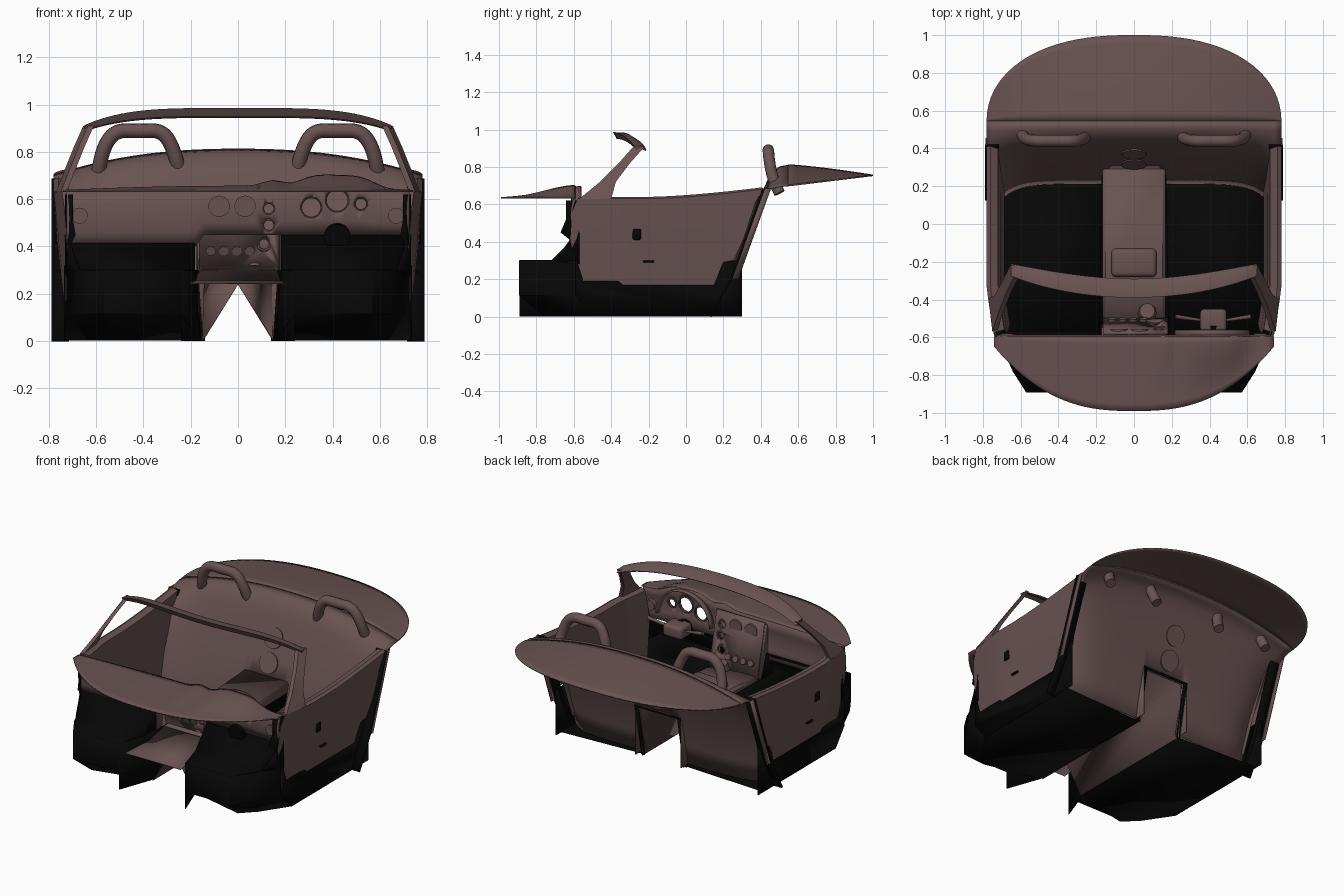
import bpy, bmesh, math
from mathutils import Vector

if "Cube" in bpy.data.objects:
    bpy.data.objects.remove(bpy.data.objects["Cube"])


def material(name, rgb):
    m = bpy.data.materials.new(name)
    m.use_nodes = True
    m.diffuse_color = (*rgb, 1)
    m.node_tree.nodes["Principled BSDF"].inputs["Base Color"].default_value = (*rgb, 1)
    return m


BROWN = material("brown_leather", (0.138, 0.085, 0.083))
BLACK = material("black_trim", (0.002, 0.002, 0.002))


def finish(name, bm, mat, mirror=False, thick=0, angle=35):
    bmesh.ops.recalc_face_normals(bm, faces=bm.faces)
    mesh = bpy.data.meshes.new(name)
    bm.to_mesh(mesh)
    bm.free()
    ob = bpy.data.objects.new(name, mesh)
    bpy.context.collection.objects.link(ob)
    mesh.materials.append(mat)
    bpy.ops.object.select_all(action='DESELECT')
    ob.select_set(True)
    bpy.context.view_layer.objects.active = ob
    bpy.ops.object.shade_smooth_by_angle(angle=math.radians(angle))
    if thick:
        mod = ob.modifiers.new("thickness", 'SOLIDIFY')
        mod.thickness, mod.offset = thick, 0
    if mirror:
        ob.modifiers.new("mirror", 'MIRROR')
    return ob


def sheet(name, rows, mat, closed=False, caps=False, keep=None, **kw):
    """Loft a surface through rows of points."""
    bm = bmesh.new()
    vs = [[bm.verts.new(p) for p in r] for r in rows]
    n = len(rows[0])
    for a, b in zip(vs, vs[1:]):
        for i in range(n if closed else n - 1):
            j = (i + 1) % n
            quad = (a[i], a[j], b[j], b[i])
            mid = sum((v.co for v in quad), Vector()) / 4
            if keep is None or keep(mid):
                bm.faces.new(quad)
    if caps:
        bm.faces.new(vs[0])
        bm.faces.new(vs[-1])
    bmesh.ops.remove_doubles(bm, verts=bm.verts, dist=0.0005)
    return finish(name, bm, mat, **kw)


def plate(name, pts, mat, **kw):
    bm = bmesh.new()
    bm.faces.new([bm.verts.new(p) for p in pts])
    return finish(name, bm, mat, thick=0.006, **kw)


def tube(name, a, b, r, mat, r2=None, **kw):
    a, b = Vector(a), Vector(b)
    bm = bmesh.new()
    bmesh.ops.create_cone(bm, cap_ends=True, segments=24, radius1=r,
                          radius2=r if r2 is None else r2, depth=(b - a).length)
    bm.transform((b - a).to_track_quat('Z', 'Y').to_matrix().to_4x4())
    bmesh.ops.translate(bm, verts=bm.verts, vec=(a + b) / 2)
    return finish(name, bm, mat, **kw)


def box(name, lo, hi, mat, bevel=0.01, **kw):
    bm = bmesh.new()
    bmesh.ops.create_cube(bm, size=1)
    for v in bm.verts:
        v.co = [l + (c + 0.5) * (h - l) for c, l, h in zip(v.co, lo, hi)]
    bmesh.ops.bevel(bm, geom=bm.edges[:], offset=bevel, segments=3, affect='EDGES', profile=0.5)
    return finish(name, bm, mat, **kw)


def ring(name, centre, r, mat, w=0.006, **kw):
    x, y, z = centre
    steps = [i * math.tau / 24 for i in range(25)]
    rows = [[(x + (r + w * math.cos(q)) * math.cos(t), y + w * math.sin(q),
              z + (r + w * math.cos(q)) * math.sin(t)) for q in steps[:24:4]] for t in steps]
    return sheet(name, rows, mat, closed=True, **kw)


def lerp(a, b, t):
    return a + (b - a) * t


span = [i / 20 - 1 for i in range(41)]

# Foot tubs: raked toe board in front, inner walls flaring outwards
toe = [(0.16, -0.67), (0.53, -0.76), (0.62, -0.67), (0.733, -0.5)]
front = [(0.24, -0.89), (0.57, -0.89), (0.64, -0.78), (0.725, -0.59)]
plate("tub_floor", [(x, y, 0.004) for x, y in toe + [(0.735, 0.25), (0.15, 0.22)]], BLACK, mirror=True)
sheet("tub_front", [[(x, y, 0.004) for x, y in toe]] + [[(x, y, z) for x, y in front] for z in (0.114, 0.3)],
      BLACK, mirror=True, thick=0.004, angle=20)
sheet("tub_inner_wall", [[(0.24, -0.89, 0), (0.24, -0.89, 0.3)], [(0.16, -0.67, 0), (0.185, -0.67, 0.3)],
                         [(0.15, 0.22, 0), (0.17, 0.26, 0.3)]], BLACK, mirror=True, thick=0.004)
sheet("footwell_cover", [[(0.24, -0.89, 0.3), (0.57, -0.89, 0.3)], [(0.185, -0.7, 0.3), (0.68, -0.7, 0.3)],
                         [(0.185, -0.57, 0.45), (0.72, -0.57, 0.45)]], BLACK, mirror=True, thick=0.004)
plate("footwell_gusset", [(0.185, -0.7, 0.3), (0.185, -0.57, 0.45), (0.185, -0.52, 0.3)], BLACK, mirror=True)
plate("sill_plate", [(0.733, -0.5, 0), (0.733, 0.3, 0), (0.733, 0.3, 0.3), (0.733, 0.2, 0.3),
                     (0.733, 0.15, 0.19), (0.733, -0.55, 0.19), (0.733, -0.59, 0.32), (0.733, -0.59, 0.114)],
      BLACK, mirror=True)
edge = [(-0.57, 0.28), (-0.72, 0.3), (-0.65, 0.37), (-0.62, 0.41), (-0.67, 0.45), (-0.64, 0.52), (-0.64, 0.62),
        (-0.57, 0.62)]
plate("hinge_pillar", [(0.73 + 0.4 * (y + 0.57), y, z) for y, z in edge], BLACK, mirror=True)

# Tunnel, V-shaped in front and square at the back, with a shelf before it and the console on top
sheet("tunnel", [[(-0.15, -0.67, 0), (0, -0.67, 0.24), (0, -0.67, 0.24), (0.15, -0.67, 0)],
                 [(-0.15, 0.24, 0), (-0.14, 0.27, 0.34), (0.14, 0.27, 0.34), (0.15, 0.24, 0)]], BROWN, thick=0.004)
plate("tunnel_shelf", [(-0.2, -0.88, 0.245), (0.2, -0.88, 0.245), (0.18, -0.66, 0.25), (0.165, -0.5, 0.3),
                       (-0.165, -0.5, 0.3), (-0.18, -0.66, 0.25)], BROWN)
sheet("console", [[(-0.165, y, 0.02), (-0.165, y, z - 0.015), (-0.15, y, z), (0.15, y, z),
                   (0.165, y, z - 0.015), (0.165, y, 0.02)] for y, z in ((-0.55, 0.31), (-0.3, 0.325), (0.29, 0.36))],
      BROWN, thick=0.004)
box("shifter_boot", (-0.12, -0.28, 0.31), (0.12, -0.13, 0.37), BROWN, bevel=0.025)
tube("shifter_knob", (0.07, -0.47, 0.31), (0.07, -0.46, 0.36), 0.05, BROWN, r2=0.04)

# Doors: height, front end, back end and half width of each line, outside then inside
section = [(0.17, -0.57, 0.15, 0.737), (0.29, -0.6, 0.2, 0.751), (0.3, -0.6, 0.255, 0.752), (0.42, -0.62, 0.31, 0.765),
           (0.56, -0.61, 0.37, 0.775), (0.63, -0.58, 0.41, 0.78), (0.64, -0.57, 0.41, 0.76),
           (0.63, -0.56, 0.4, 0.72), (0.45, -0.58, 0.31, 0.705), (0.1, -0.53, 0.2, 0.685)]
rows = []
for z, y0, y1, x in section:
    row = []
    for i in range(13):
        y = lerp(y0, y1, i / 12)
        rise = 0.05 * (z > 0.5) * max(0, (y + 0.2) / 0.6) ** 1.5
        row.append((x - 0.16 * max(0, -y - 0.35), y, z + rise))
    rows.append(row)
sheet("door", rows, BROWN, mirror=True)
box("door_lock", (0.755, -0.285, 0.41), (0.775, -0.24, 0.47), BLACK, bevel=0.009, mirror=True)
box("door_pull", (0.745, -0.23, 0.29), (0.765, -0.17, 0.3), BLACK, bevel=0.004, mirror=True)

# Slanted rear jambs
line = [(0.13, 0), (0.24, 0.2), (0.33, 0.45), (0.415, 0.685)]
sheet("rear_jamb", [[(0.715, y, z), (0.79, y, z)] for y, z in line], BLACK, mirror=True, thick=0.012)
sheet("rear_jamb_edge", [[(0.782, y, z), (0.782, y + 0.04, z)] for y, z in line[1:]],
      BROWN, mirror=True, thick=0.006)

# Rear bulkhead with rounded corners and a framed tunnel notch
levels = [(0.02, 0.215, 0.7), (0.15, 0.24, 0.715), (0.34, 0.287, 0.733), (0.45, 0.33, 0.745),
          (0.6, 0.385, 0.76), (0.7, 0.425, 0.775), (0.765, 0.455, 0.78), (0.8, 0.5, 0.78), (0.808, 0.545, 0.78)]
sheet("rear_bulkhead", [[(s * w, y - 0.08 * s ** 8 * max(0, 1 - z ** 4 * 2.4),
                          z - 0.11 * abs(s) ** 2.3 * max(0, (z - 0.6) / 0.21)) for s in span] for z, y, w in levels],
      BROWN, keep=lambda c: abs(c.x) > 0.145 or c.z > 0.34, thick=0.006)
plate("notch_frame", [(0.14, 0.225, 0.0), (0.165, 0.225, 0.0), (0.165, 0.295, 0.35), (0.14, 0.29, 0.34)],
      BLACK, mirror=True)
box("notch_frame_top", (-0.16, 0.282, 0.335), (0.16, 0.294, 0.351), BLACK, bevel=0.005)
for label, y, z in (("lower", 0.322, 0.43), ("upper", 0.376, 0.575)):
    tube(label + "_bulkhead_disc", (0, y - 0.01, z + 0.004), (0, y + 0.01, z - 0.004), 0.065, BROWN)

# Rear deck
xs = [math.sin(s * math.pi / 2) for s in span]
rows = []
for k in range(11):
    t = k / 10
    row = []
    for s in xs:
        back = 0.455 * max(0, 1 - abs(s) ** 2.4) ** 0.48
        z = lerp(0.81 - 0.11 * abs(s) ** 2.3, 0.7 + 0.055 * back / 0.455, t ** 1.3)
        row.append((0.78 * s, 0.545 + back * t, z))
    rows.append(row)
sheet("rear_deck", rows, BROWN, thick=0.008)

# Roll hoops
curve = bpy.data.curves.new("roll_hoop", 'CURVE')
curve.dimensions, curve.bevel_depth, curve.bevel_resolution = '3D', 0.031, 4
curve.use_fill_caps = True
spline = curve.splines.new('NURBS')
path = [(0.24, 0.5, 0.66), (0.25, 0.465, 0.73), (0.28, 0.445, 0.83), (0.325, 0.44, 0.892), (0.42, 0.44, 0.888),
        (0.515, 0.44, 0.892), (0.565, 0.445, 0.83), (0.59, 0.465, 0.73), (0.6, 0.5, 0.66)]
spline.points.add(len(path) - 1)
for p, co in zip(spline.points, path):
    p.co = (*co, 1)
spline.use_endpoint_u, spline.order_u = True, 3
hoop = bpy.data.objects.new("roll_hoop", curve)
bpy.context.collection.objects.link(hoop)
curve.materials.append(BROWN)
hoop.modifiers.new("mirror", 'MIRROR')

# Windscreen header and pillars
lip = [(-0.04, 0.014), (0.01, 0.012), (0.06, -0.02), (0.05, -0.028), (0.01, -0.008), (-0.02, -0.022)]
rows = []
for s in span:
    k = 1 - 0.35 * s ** 4
    rows.append([(0.65 * s, -0.35 + 0.1 * s * s + dy * k, 0.972 - 0.068 * s ** 4 + dz * k) for dy, dz in lip])
sheet("windscreen_header", rows, BROWN, closed=True, caps=True)
sheet("windscreen_pillar", [[(x, b, z), (x - 0.025, b, z), (x - 0.045, f, z), (x - 0.02, f, z)]
                            for x, f, b, z in ((0.77, -0.57, -0.4, 0.63), (0.735, -0.46, -0.375, 0.72),
                                               (0.695, -0.36, -0.3, 0.82), (0.655, -0.28, -0.22, 0.91))],
      BROWN, closed=True, caps=True, mirror=True)


# Dash cowl with instrument hood
def cowl_height(x, t):
    hood = 0.052 * math.exp(-((x - 0.42) / 0.17) ** 4)
    bump = 0.025 * math.exp(-((x - 0.15) / 0.06) ** 2)
    return 0.635 + (hood + bump) * t * t * (3 - 2 * t) + 0.018 * t * (1 - (x / 0.74) ** 2)


rows = []
for k in range(11):
    t = k / 10
    rows.append([(0.74 * s, lerp(-0.99 + 0.34 * abs(s) ** 2.6, -0.595, t), cowl_height(0.74 * s, t)) for s in span])
sheet("dash_cowl", rows, BROWN, thick=0.008)

# Dash face, lower on the passenger side, with open gauge holes and a hooded binnacle
rows = [[(0.725 * s, -0.593 - 0.02 * math.sin(math.pi * t),
          lerp(cowl_height(0.74 * s, 1), 0.45 if s > -0.2 else 0.4, t)) for s in span]
        for t in (0, 0.25, 0.5, 0.75, 1)]
dash = sheet("dash_face", rows, BROWN, thick=0.012)
arch = [math.pi * i / 16 for i in range(17)]
sheet("binnacle_hood", [[(0.415 + 0.195 * math.cos(a), y, 0.5 + dz + 0.19 * math.sin(a)) for a in arch]
                        for y, dz in ((-0.6, 0), (-0.56, 0.004))], BROWN, thick=0.01)
stack = sheet("centre_stack", [[(x, y, z) for x in (-0.165, 0.0, 0.18)]
                               for y, z in ((-0.58, 0.64), (-0.55, 0.5), (-0.5, 0.3))], BROWN, thick=0.012)
plate("stack_side", [(0.172, -0.6, 0.63), (0.172, -0.575, 0.63), (0.172, -0.5, 0.3), (0.172, -0.6, 0.3)],
      BROWN, mirror=True)
gauges = [(0.31, 0.565, 0.045), (0.42, 0.595, 0.05), (0.52, 0.58, 0.028),
          (0.13, 0.56, 0.026), (0.13, 0.49, 0.026), (0.11, 0.41, 0.026)]
for gx, gz, r in gauges:
    cutter = tube("gauge_cutter", (gx, -0.7, gz), (gx, -0.4, gz), r, BLACK)
    cutter.hide_render = True
    for ob in (dash, stack):
        mod = ob.modifiers.new("hole", 'BOOLEAN')
        mod.operation, mod.object = 'DIFFERENCE', cutter
        bpy.context.view_layer.objects.active = ob
        for m in list(ob.modifiers):
            bpy.ops.object.modifier_apply(modifier=m.name)
    bpy.data.objects.remove(cutter)
    ring("gauge_ring", (gx, -0.6 if gx > 0.2 else lerp(-0.565, -0.527, (0.56 - gz) / 0.15), gz), r, BROWN)

# Vents, knobs and steering column
for x in (-0.08, 0.03):
    tube("centre_vent", (x, -0.625, 0.57), (x, -0.555, 0.57), 0.045, BROWN)
for s in (-1, 1):
    tube("side_vent", (s * 0.67, -0.625, 0.53), (s * 0.67, -0.58, 0.53), 0.034, BROWN)
for i in range(4):
    x = -0.115 + 0.055 * i
    tube("heater_knob", (x, -0.53, 0.38), (x, -0.5, 0.39), 0.02, BROWN)
box("column_shroud", (0.35, -0.57, 0.43), (0.49, -0.45, 0.51), BROWN, bevel=0.02)
tube("steering_column", (0.42, -0.62, 0.44), (0.42, -0.53, 0.46), 0.055, BLACK)
for s in (-1, 1):
    tube("column_stalk", (0.42 + s * 0.06, -0.51, 0.47), (0.42 + s * 0.2, -0.49, 0.5), 0.007, BROWN, r2=0.012)
